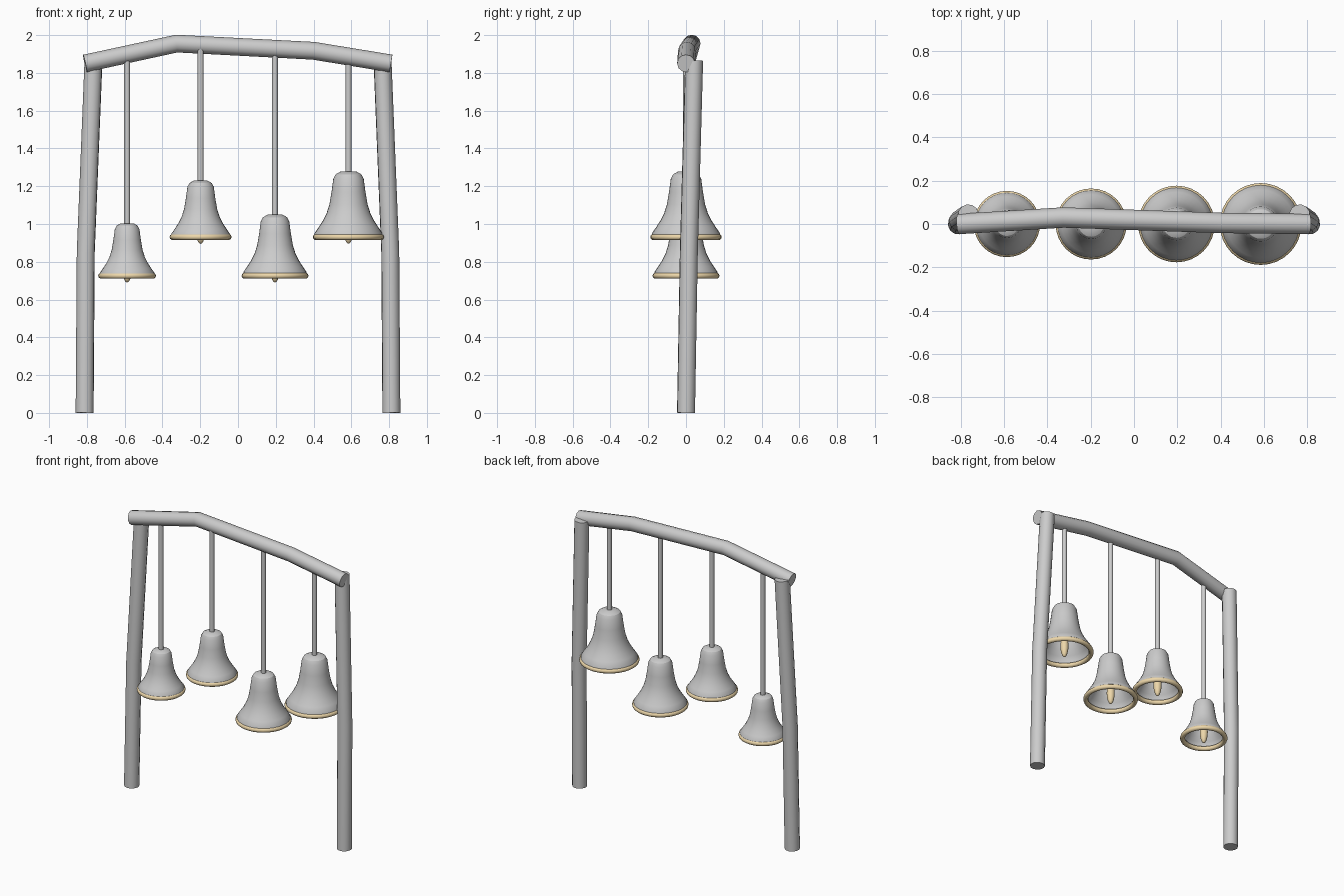
import bpy, bmesh, math
from mathutils import Matrix

if "Cube" in bpy.data.objects:
    bpy.data.objects.remove(bpy.data.objects["Cube"])

gold = bpy.data.materials.new("gold")
gold.diffuse_color = (0.85, 0.68, 0.4, 1)
gold.use_nodes = True
gold.node_tree.nodes["Principled BSDF"].inputs["Base Color"].default_value = gold.diffuse_color


def finish(obj, angle=35, mat=None):
    bpy.ops.object.select_all(action='DESELECT')
    obj.select_set(True)
    bpy.context.view_layer.objects.active = obj
    if mat:
        obj.data.materials.append(mat)
    bpy.ops.object.shade_smooth_by_angle(angle=math.radians(angle))
    return obj


def pole(name, points, radius):
    """Round pole swept along a bent path."""
    curve = bpy.data.curves.new(name, 'CURVE')
    curve.dimensions = '3D'
    curve.bevel_depth = radius
    curve.bevel_resolution = 4
    curve.use_fill_caps = True
    spline = curve.splines.new('POLY')
    spline.points.add(len(points) - 1)
    for p, co in zip(spline.points, points):
        p.co = (*co, 1)
    obj = bpy.data.objects.new(name, curve)
    bpy.context.collection.objects.link(obj)
    bpy.ops.object.select_all(action='DESELECT')
    obj.select_set(True)
    bpy.context.view_layer.objects.active = obj
    bpy.ops.object.convert(target='MESH')
    return finish(bpy.context.object)


def lathe(name, profile, location, steps=32):
    """Spin an (r, z) profile around the z axis."""
    bm = bmesh.new()
    verts = [bm.verts.new((r, 0, z)) for r, z in profile]
    edges = [bm.edges.new(pair) for pair in zip(verts, verts[1:])]
    bmesh.ops.spin(bm, geom=verts + edges, cent=(0, 0, 0), axis=(0, 0, 1),
                   angle=math.tau, steps=steps)
    bmesh.ops.remove_doubles(bm, verts=bm.verts, dist=1e-5)
    bmesh.ops.recalc_face_normals(bm, faces=bm.faces)
    mesh = bpy.data.meshes.new(name)
    bm.to_mesh(mesh)
    bm.free()
    obj = bpy.data.objects.new(name, mesh)
    obj.location = location
    bpy.context.collection.objects.link(obj)
    return obj


# Frame: two bent posts and a crooked beam
for side, label in ((-1, "left"), (1, "right")):
    pole(label + "_post", [(side * 0.812, 0, 0), (side * 0.806, 0.015, 0.85),
                           (side * 0.765, 0.043, 1.865)], 0.048)
beam = [(-0.81, 0, 1.85), (-0.325, 0.03, 1.955), (0.40, 0.005, 1.917), (0.81, 0, 1.85)]
pole("beam", beam, 0.047)

# Bell profile in units of the rim radius, measured from the rim bottom
outer = [(0.955, 0.09), (0.945, 0.20), (0.83, 0.37), (0.72, 0.54), (0.61, 0.76),
         (0.535, 1.0), (0.475, 1.35), (0.425, 1.72), (0.36, 1.84), (0.22, 1.92), (0, 1.92)]
inner = [(max(r - 0.05, 0), z - 0.03 if z > 1.5 else z) for r, z in reversed(outer)]

# Bells: x, rim bottom height, rim radius, rope top
bells = [(-0.587, 0.71, 0.153, 1.89), (-0.198, 0.915, 0.164, 1.94),
         (0.196, 0.71, 0.177, 1.92), (0.585, 0.915, 0.189, 1.88)]
for i, (x, z, r, rope_top) in enumerate(bells, 1):
    finish(lathe(f"bell_{i}", [(a * r, b * r) for a, b in outer + inner + outer[:1]],
                 (x, 0, z)), 30)
    # Gold rim ring
    bpy.ops.mesh.primitive_torus_add(major_segments=32, minor_segments=10,
                                     major_radius=r - 0.016, minor_radius=0.016,
                                     location=(x, 0, z + 0.016))
    bpy.context.object.name = f"bell_rim_{i}"
    finish(bpy.context.object, 60, gold)
    # Clapper
    bpy.ops.mesh.primitive_uv_sphere_add(segments=16, ring_count=10, radius=1,
                                         location=(x, 0, z + 0.06))
    clapper = bpy.context.object
    clapper.name = f"clapper_{i}"
    clapper.data.transform(Matrix.Diagonal((0.026, 0.026, 0.08, 1)))
    finish(clapper, 60, gold)
    # Rope
    pole(f"rope_{i}", [(x, 0, z + 1.85 * r), (x, 0, rope_top)], 0.016)
